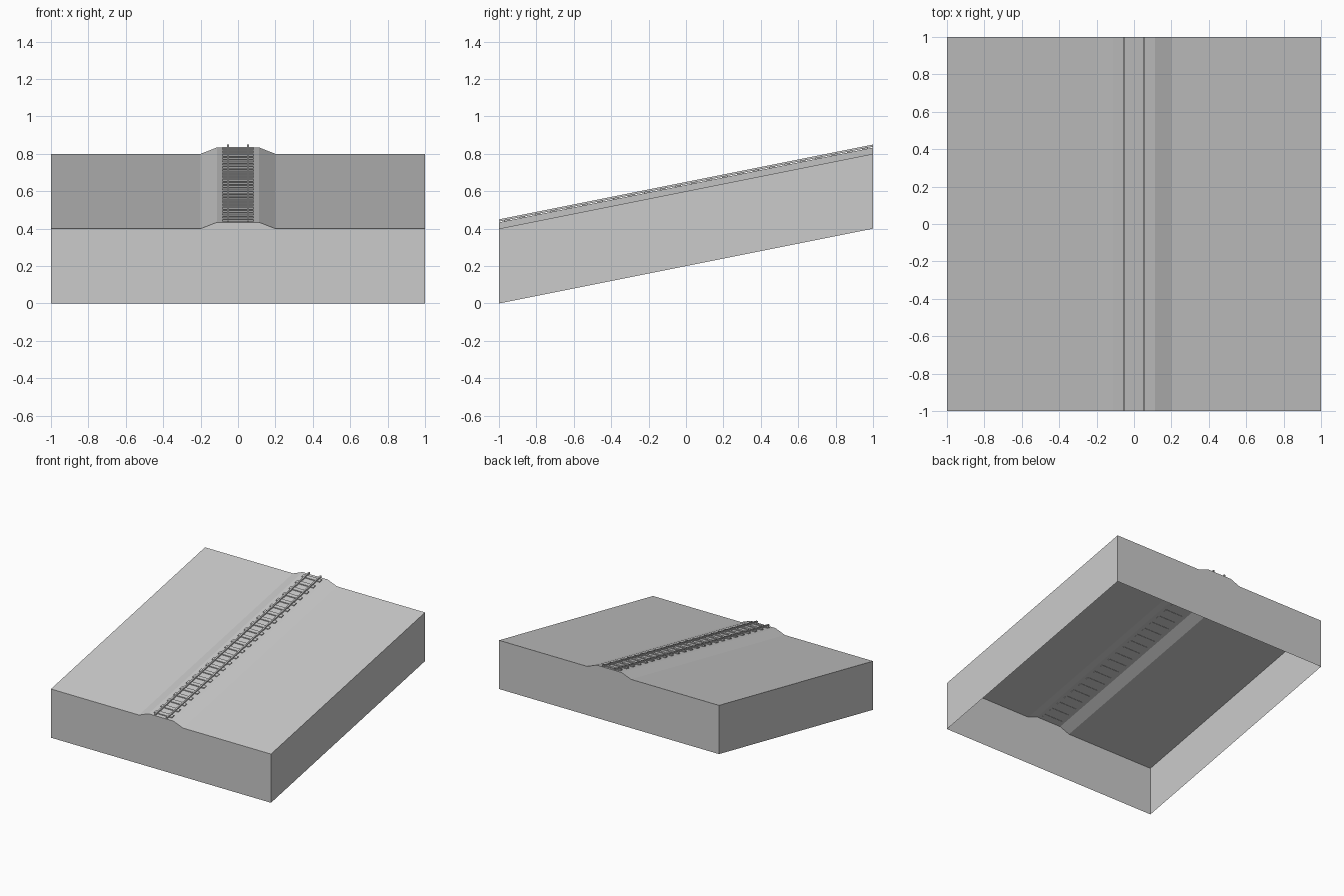
import bpy, bmesh

if "Cube" in bpy.data.objects:
    bpy.data.objects.remove(bpy.data.objects["Cube"])

SLOPE = 0.2          # rise per unit of y


def ramp(y):
    return SLOPE * (y + 1)


def make_object(name, bm):
    bmesh.ops.recalc_face_normals(bm, faces=bm.faces)
    mesh = bpy.data.meshes.new(name)
    bm.to_mesh(mesh)
    bm.free()
    obj = bpy.data.objects.new(name, mesh)
    bpy.context.collection.objects.link(obj)
    return obj


def sweep(bm, profile, y0, y1, open_last=False):
    """Run an x-z profile up the slope, capped at both ends."""
    rings = [[bm.verts.new((x, y, z + ramp(y))) for x, z in profile] for y in (y0, y1)]
    n = len(profile)
    for i in range(n - 1 if open_last else n):
        j = (i + 1) % n
        bm.faces.new((rings[0][i], rings[0][j], rings[1][j], rings[1][i]))
    for ring in rings:
        bm.faces.new(ring)


def rect(x0, x1, z0, z1):
    return [(x0, z0), (x0, z1), (x1, z1), (x1, z0)]


# Sloped ground with raised track bed, open underneath
half = [(-1, 0), (-1, 0.4), (-0.2, 0.4), (-0.113, 0.434)]
bm = bmesh.new()
sweep(bm, half + [(-x, z) for x, z in reversed(half)], -1, 1, open_last=True)
make_object("sloped_ground", bm)

# Sleepers lying along the slope
COUNT = 24
pitch = 2 / COUNT
bm = bmesh.new()
for i in range(COUNT):
    y = -1 + (i + 0.5) * pitch
    sweep(bm, rect(-0.082, 0.082, 0.432, 0.441), y - 0.015, y + 0.015)
make_object("sleepers", bm)

# Pair of rails
for side, name in ((-1, "left_rail"), (1, "right_rail")):
    bm = bmesh.new()
    sweep(bm, rect(side * 0.053 - 0.006, side * 0.053 + 0.006, 0.438, 0.45), -1, 1)
    make_object(name, bm)
